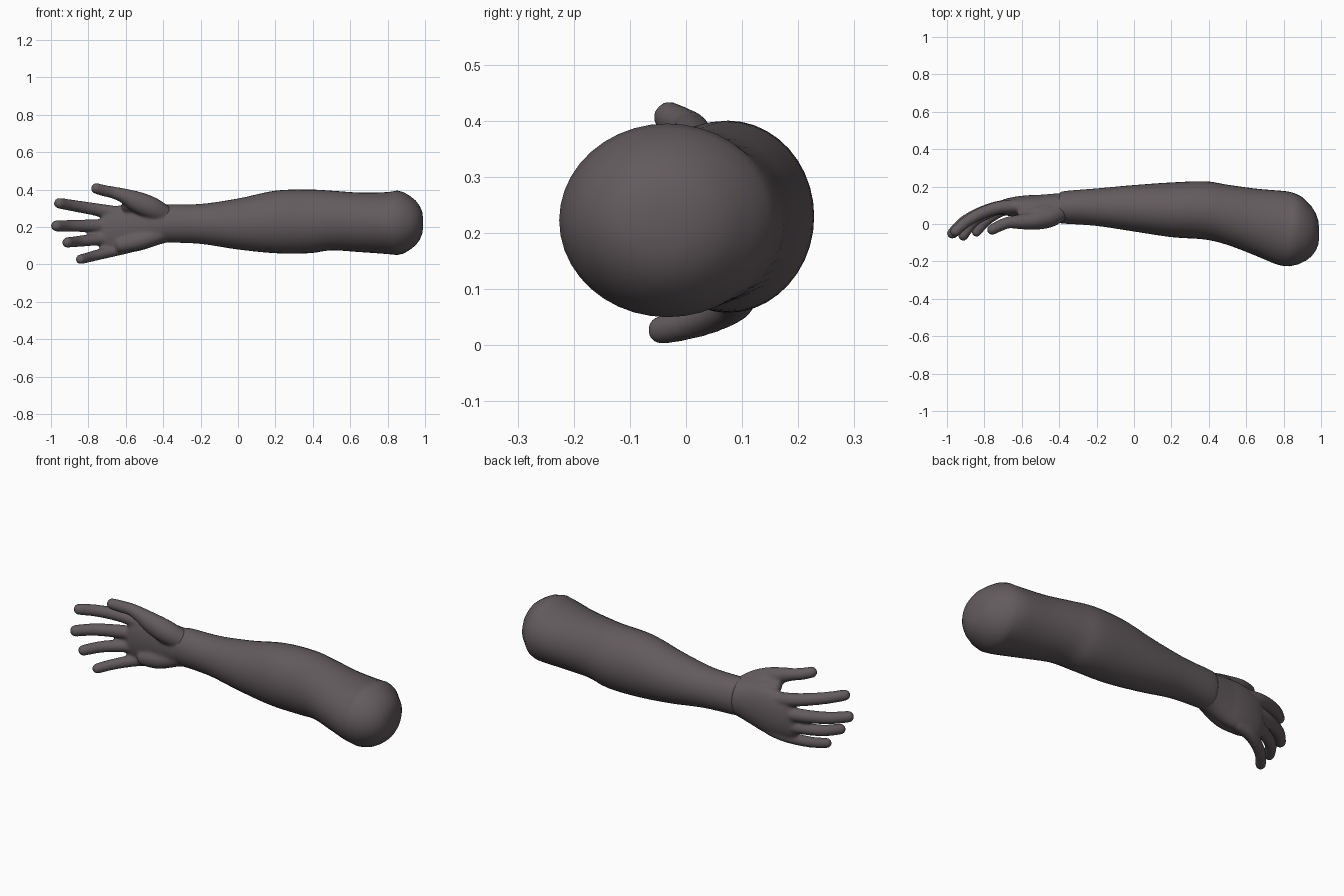
import bpy, bmesh, math
from mathutils import Vector, Matrix

if "Cube" in bpy.data.objects:
    bpy.data.objects.remove(bpy.data.objects["Cube"])

skin = bpy.data.materials.new("dark grey skin")
skin.diffuse_color = (0.125, 0.105, 0.113, 1)
skin.use_nodes = True
skin.node_tree.nodes["Principled BSDF"].inputs["Base Color"].default_value = skin.diffuse_color


def spline(rows, steps):
    """Catmull-Rom interpolation of rows of numbers."""
    out = []
    for i in range(len(rows) - 1):
        p0, p1 = rows[max(i - 1, 0)], rows[i]
        p2, p3 = rows[i + 1], rows[min(i + 2, len(rows) - 1)]
        for s in range(steps):
            t = s / steps
            out.append([0.5 * (2 * b + (c - a) * t + (2 * a - 5 * b + 4 * c - d) * t * t
                               + (3 * b - a - 3 * c + d) * t ** 3)
                        for a, b, c, d in zip(p0, p1, p2, p3)])
    return out + [list(rows[-1])]


def bridge(bm, rings):
    for a, b in zip(rings, rings[1:]):
        n = len(a)
        for i in range(n):
            bm.faces.new((a[i], a[(i + 1) % n], b[(i + 1) % n], b[i]))


def tube(bm, rows, round_tip=True, n=20):
    """Closed tube through rows of x, y, z, depth radius, height radius."""
    pts = spline(rows, 5)
    rings = []
    for i, (x, y, z, ry, rz) in enumerate(pts):
        a, b = pts[max(i - 1, 0)], pts[min(i + 1, len(pts) - 1)]
        t = (Vector(b[:3]) - Vector(a[:3])).normalized()
        side = t.cross(Vector((0, 0, 1))).normalized()
        up = side.cross(t)
        rings.append([bm.verts.new(Vector((x, y, z))
                      + side * ry * math.cos(k * math.tau / n)
                      + up * rz * math.sin(k * math.tau / n)) for k in range(n)])
    bridge(bm, rings)
    bm.faces.new(rings[0][::-1])
    bm.faces.new(rings[-1])
    if round_tip:
        x, y, z, ry, rz = rows[-1]
        bmesh.ops.create_uvsphere(bm, u_segments=16, v_segments=10, radius=rz,
                                  matrix=Matrix.Translation((x, y, z)))


def finish(bm, name):
    bmesh.ops.recalc_face_normals(bm, faces=bm.faces)
    me = bpy.data.meshes.new(name)
    bm.to_mesh(me)
    bm.free()
    me.materials.append(skin)
    ob = bpy.data.objects.new(name, me)
    bpy.context.collection.objects.link(ob)
    for p in me.polygons:
        p.use_smooth = True
    return ob


# forearm and elbow: x, front y, back y, bottom z, top z, slant of the ring
sections = [
    (-0.40, 0.006, 0.163, 0.115, 0.318, 0), (-0.37, 0.002, 0.176, 0.117, 0.321, 0),
    (-0.20, -0.01, 0.19, 0.11, 0.323, 0), (0.0, -0.04, 0.208, 0.08, 0.352, 0),
    (0.20, -0.07, 0.222, 0.06, 0.394, 0), (0.38, -0.083, 0.228, 0.06, 0.40, 0),
    (0.50, -0.112, 0.21, 0.075, 0.394, 0), (0.65, -0.165, 0.188, 0.066, 0.384, 0.06),
    (0.79, -0.217, 0.175, 0.056, 0.386, 0.12), (0.85, -0.226, 0.16, 0.05, 0.395, 0.1)]
rows = spline(sections, 5)
# rounded stump end
for x, s, slant in ((0.885, 0.95, 0.05), (0.92, 0.83, 0), (0.95, 0.69, 0),
                    (0.972, 0.52, 0), (0.985, 0.34, 0), (0.99, 0.12, 0)):
    yc = -0.033 - 0.02 * (1 - s)
    rows.append([x, yc - 0.192 * s, yc + 0.192 * s,
                 0.222 - 0.173 * s, 0.222 + 0.173 * s, slant])
bm = bmesh.new()
N = 40
rings = []
for x, y0, y1, z0, z1, slant in rows:
    ring = []
    for k in range(N):
        a = k * math.tau / N
        dy = (y1 - y0) / 2 * math.cos(a)
        ring.append(bm.verts.new((x + slant * dy, (y0 + y1) / 2 + dy,
                                  (z0 + z1) / 2 + (z1 - z0) / 2 * math.sin(a))))
    rings.append(ring)
bridge(bm, rings)
bm.faces.new(rings[-1])
finish(bm, "forearm")

# palm
bm = bmesh.new()
tube(bm, [(-0.36, 0.088, 0.218, 0.08, 0.096), (-0.42, 0.084, 0.214, 0.079, 0.106),
          (-0.50, 0.085, 0.205, 0.072, 0.122), (-0.57, 0.092, 0.195, 0.062, 0.13),
          (-0.64, 0.093, 0.188, 0.052, 0.126), (-0.70, 0.087, 0.186, 0.042, 0.118),
          (-0.735, 0.08, 0.188, 0.026, 0.10)], False, 32)
# little-finger heel of the palm
tube(bm, [(-0.41, 0.06, 0.165, 0.045, 0.045), (-0.52, 0.05, 0.128, 0.048, 0.048),
          (-0.62, 0.065, 0.105, 0.042, 0.042)])
# thumb with its heel
tube(bm, [(-0.39, 0.065, 0.265, 0.05, 0.05), (-0.46, 0.035, 0.30, 0.056, 0.06),
          (-0.54, 0.018, 0.335, 0.05, 0.056), (-0.61, 0.012, 0.367, 0.04, 0.04),
          (-0.67, 0.008, 0.385, 0.032, 0.032), (-0.715, -0.008, 0.394, 0.031, 0.031),
          (-0.758, -0.03, 0.406, 0.029, 0.029)])
# web between thumb and palm
tube(bm, [(-0.44, 0.08, 0.27, 0.05, 0.05), (-0.52, 0.06, 0.305, 0.04, 0.055),
          (-0.59, 0.05, 0.315, 0.03, 0.035)])
# fingers: base x, base z, tip x, tip z, tip y, radius
for bx, bz, tx, tz, ty, r in ((-0.62, 0.27, -0.956, 0.327, -0.04, 0.034),
                              (-0.62, 0.207, -0.971, 0.206, -0.05, 0.035),
                              (-0.61, 0.148, -0.913, 0.117, -0.062, 0.033),
                              (-0.58, 0.095, -0.842, 0.027, -0.043, 0.031)):
    curl = ((0, 0.095), (0.3, 0.088), (0.58, 0.057), (0.82, 0.012), (1, ty))
    tube(bm, [(bx + (tx - bx) * f, y, bz + (tz - bz) * f,
               r * (1.1 - 0.24 * f), r * (1.1 - 0.24 * f)) for f, y in curl])
hand = finish(bm, "hand")

# blend the hand parts into one smooth skin
remesh = hand.modifiers.new("blend", 'REMESH')
remesh.mode = 'VOXEL'
remesh.voxel_size = 0.008
remesh.use_smooth_shade = True
smooth = hand.modifiers.new("soften", 'SMOOTH')
smooth.factor = 0.5
smooth.iterations = 8
